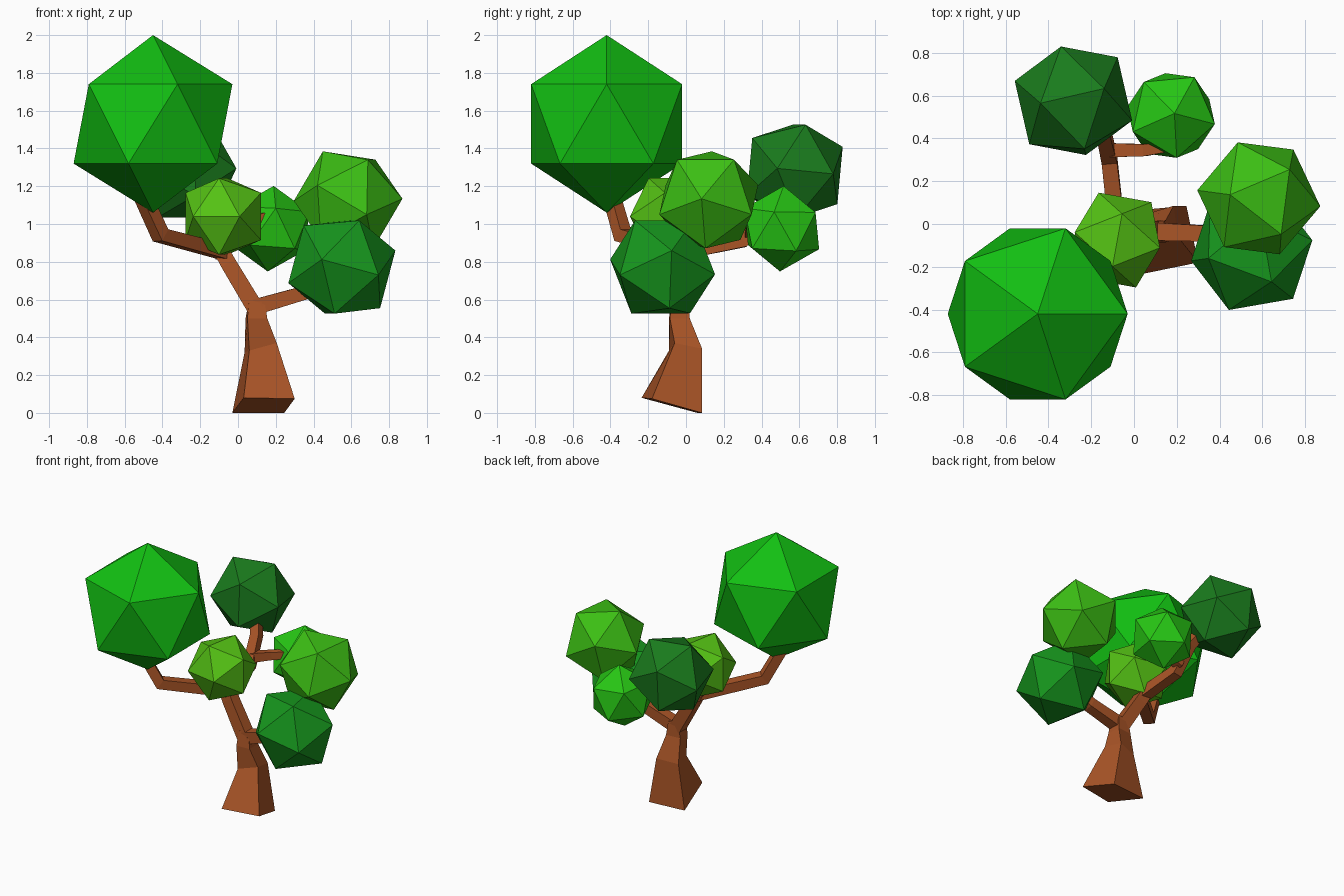
import bpy, bmesh
from mathutils import Vector, Matrix

if "Cube" in bpy.data.objects:
    bpy.data.objects.remove(bpy.data.objects["Cube"])


def finish(bm, name, color):
    bmesh.ops.recalc_face_normals(bm, faces=bm.faces)
    me = bpy.data.meshes.new(name)
    bm.to_mesh(me)
    bm.free()
    mat = bpy.data.materials.get(color[0]) or bpy.data.materials.new(color[0])
    mat.diffuse_color = (*color[1], 1)
    mat.use_nodes = True
    mat.node_tree.nodes["Principled BSDF"].inputs["Base Color"].default_value = mat.diffuse_color
    me.materials.append(mat)
    ob = bpy.data.objects.new(name, me)
    bpy.context.collection.objects.link(ob)
    return ob


def loft(name, rings, color):
    """Skin a list of four-cornered rings and cap both ends."""
    bm = bmesh.new()
    vs = [[bm.verts.new(p) for p in r] for r in rings]
    for a, b in zip(vs, vs[1:]):
        for i in range(4):
            j = (i + 1) % 4
            bm.faces.new((a[i], a[j], b[j], b[i]))
    bm.faces.new(vs[0])
    bm.faces.new(vs[-1])
    return finish(bm, name, color)


def limb(name, pts, radii, ref, color):
    """Square branch following a path."""
    pts = [Vector(p) for p in pts]
    rings = []
    for i, p in enumerate(pts):
        d_in = (p - pts[i - 1]).normalized() if i else Vector()
        d_out = (pts[i + 1] - p).normalized() if i < len(pts) - 1 else Vector()
        t = (d_in + d_out).normalized()
        u = t.cross(Vector(ref)).normalized()
        v = u.cross(t)
        rings.append([p + (u * a + v * b) * radii[i]
                      for a, b in ((-1, -1), (1, -1), (1, 1), (-1, 1))])
    return loft(name, rings, color)


def frame(a, b):
    """Axes of the icosahedron edge running between directions a and b."""
    a, b = Vector(a).normalized(), Vector(b).normalized()
    m, e = (a + b).normalized(), (a - b).normalized()
    return Matrix((m, e, m.cross(e))).transposed()


def leaf(name, center, r, a, b, color):
    """Icosahedron turned so that two adjacent corners point along a and b."""
    bm = bmesh.new()
    bmesh.ops.create_icosphere(bm, subdivisions=1, radius=r)
    rot = frame(a, b) @ frame((0, 0, 1), (0.894, 0, 0.447)).transposed()
    bmesh.ops.transform(bm, matrix=Matrix.Translation(center) @ rot.to_4x4(), verts=bm.verts)
    return finish(bm, name, color)


bark = ("bark", (0.40, 0.09, 0.02))

# Tapered four-sided trunk with a tilted base
loft("trunk", [
    [(0.03, -0.235, 0.08), (0.30, -0.18, 0.075), (0.245, 0.085, 0), (-0.03, 0.06, 0)],
    [(0.06, -0.09, 0.33), (0.205, -0.06, 0.37), (0.185, 0.085, 0.34), (0.035, 0.04, 0.32)],
    [(0.05, -0.09, 0.50), (0.155, -0.085, 0.50), (0.15, 0.02, 0.50), (0.04, 0.01, 0.50)],
    [(0.06, -0.075, 0.61), (0.14, -0.075, 0.60), (0.14, 0.01, 0.60), (0.06, 0.01, 0.61)],
], bark)

# Branches
limb("upper_trunk", [(0.10, -0.035, 0.54), (-0.05, -0.015, 0.79), (-0.10, 0.0, 0.88)],
     [0.045, 0.042, 0.04], (0, 1, 0), bark)
limb("right_branch", [(0.09, -0.035, 0.56), (0.35, -0.045, 0.635), (0.52, -0.08, 0.76)],
     [0.042, 0.037, 0.03], (0, 1, 0), bark)
limb("left_branch", [(-0.07, -0.01, 0.85), (-0.41, -0.335, 0.94), (-0.53, -0.41, 1.2)],
     [0.038, 0.038, 0.034], (-0.7, 0.72, 0), bark)
limb("back_branch", [(-0.08, -0.02, 0.85), (-0.115, 0.30, 0.91), (-0.14, 0.42, 1.08), (-0.22, 0.52, 1.22)],
     [0.038, 0.036, 0.033, 0.03], (1, 0, 0), bark)
limb("back_twig", [(-0.12, 0.345, 0.95), (0.05, 0.345, 1.01), (0.16, 0.36, 1.04), (0.18, 0.48, 1.02)],
     [0.033, 0.028, 0.026, 0.02], (0, 0, 1), bark)

# Leaf clumps
leaf("large_leaf_clump", (-0.45, -0.42, 1.53), 0.47, (0, 0, 1), (0.894, 0, 0.447),
     ("leaf_green", (0.006, 0.52, 0.006)))
leaf("back_leaf_clump", (-0.283, 0.576, 1.28), 0.29, (0.945, -0.32, 0.05), (0.71, 0.70, -0.05),
     ("leaf_dark", (0.01, 0.20, 0.012)))
leaf("small_back_leaf_clump", (0.173, 0.507, 0.975), 0.227, (0.08, 0.06, 0.99), (0.48, 0.78, 0.4),
     ("leaf_bright", (0.02, 0.57, 0.007)))
leaf("right_upper_leaf_clump", (0.583, 0.12, 1.128), 0.29, (0.985, -0.16, 0.03), (0.53, 0.80, -0.27),
     ("leaf_light", (0.045, 0.52, 0.007)))
leaf("right_lower_leaf_clump", (0.55, -0.124, 0.773), 0.30, (0.94, 0.16, 0.29), (0.67, 0.12, -0.73),
     ("leaf_mid", (0.008, 0.30, 0.012)))
leaf("middle_leaf_clump", (-0.078, -0.075, 1.04), 0.238, (-0.38, 0.92, 0), (0.68, 0.73, 0),
     ("leaf_yellow", (0.09, 0.54, 0.007)))
